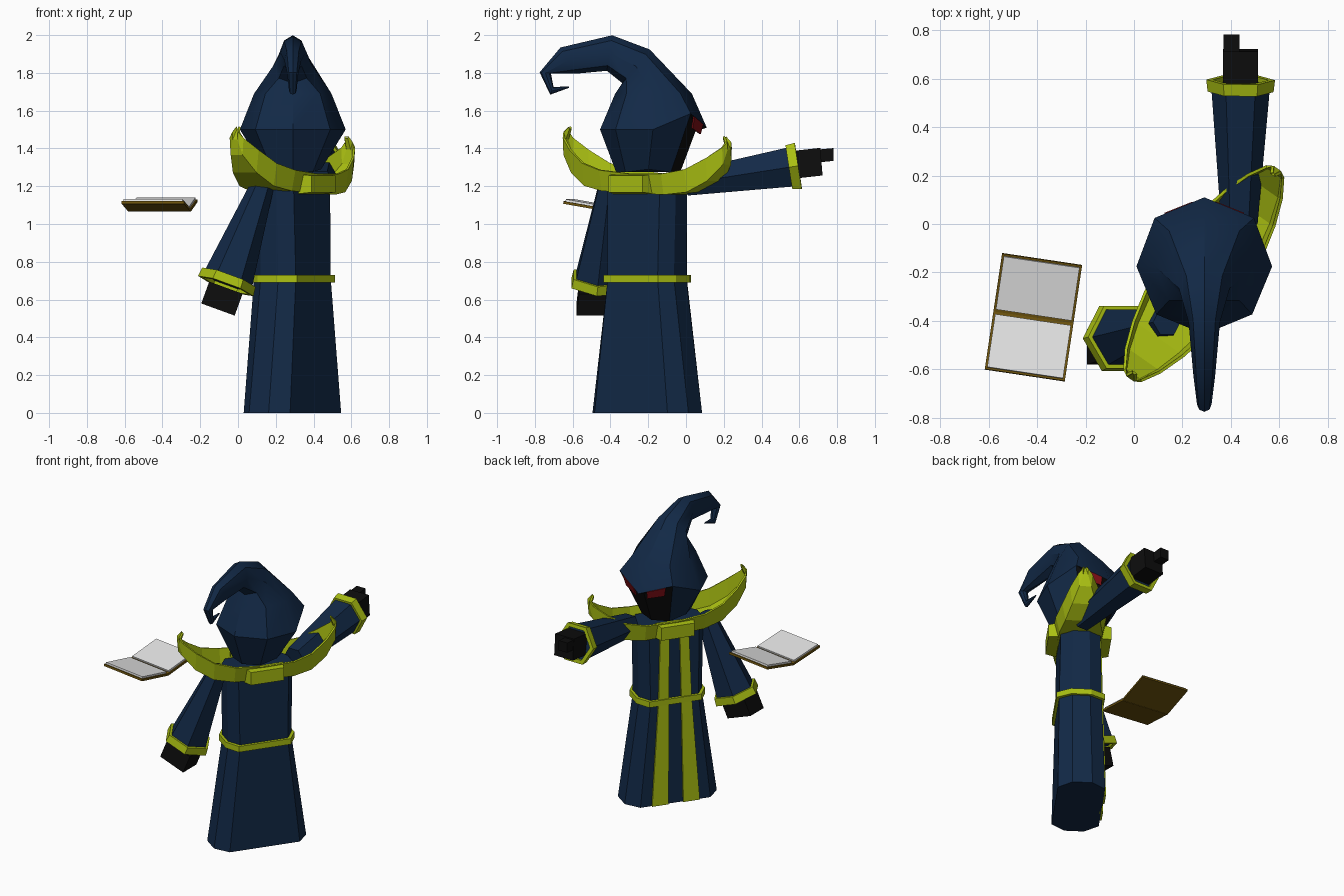
import bpy, bmesh, math
from mathutils import Vector

if "Cube" in bpy.data.objects:
    bpy.data.objects.remove(bpy.data.objects["Cube"])

CX, CY = 0.288, -0.205            # body axis
ANG = math.radians(55)            # body lateral direction
U = Vector((math.cos(ANG), math.sin(ANG), 0))
F = Vector((-math.sin(ANG), math.cos(ANG), 0))


def mat(name, rgb):
    m = bpy.data.materials.new(name)
    m.diffuse_color = (*rgb, 1)
    m.use_nodes = True
    m.node_tree.nodes["Principled BSDF"].inputs["Base Color"].default_value = m.diffuse_color
    return m


NAVY = mat("navy cloth", (0.006, 0.022, 0.062))
GOLD = mat("yellow green trim", (0.40, 0.52, 0.006))
BLACK = mat("black skin", (0.004, 0.004, 0.004))
RED = mat("red eyes", (0.20, 0.004, 0.007))
BROWN = mat("brown cover", (0.15, 0.085, 0.004))
PAGE = mat("page white", (0.78, 0.78, 0.78))


def P(u, f, z):
    """Body space (lateral, forward, height) to world."""
    return Vector((CX, CY, 0)) + U * u + F * f + Vector((0, 0, z))


def build(name, verts, faces, m, solid=0, smooth=0):
    me = bpy.data.meshes.new(name)
    bm = bmesh.new()
    vs = [bm.verts.new(v) for v in verts]
    for f in faces:
        bm.faces.new([vs[i] for i in f])
    bmesh.ops.recalc_face_normals(bm, faces=bm.faces)
    bm.to_mesh(me)
    bm.free()
    me.materials.append(m)
    ob = bpy.data.objects.new(name, me)
    bpy.context.collection.objects.link(ob)
    if smooth:
        me.shade_smooth()
        me.set_sharp_from_angle(angle=math.radians(smooth))
    if solid:
        s = ob.modifiers.new("thickness", 'SOLIDIFY')
        s.thickness = solid
    return ob


def loft(name, rings, m, caps=True, closed=True, loop=False, skip=(), **kw):
    """Skin a list of equal-length rings; skip holds (ring, side) gaps."""
    n = len(rings[0])
    verts = [p for r in rings for p in r]
    faces = []
    for i in range(len(rings) if loop else len(rings) - 1):
        j = (i + 1) % len(rings)
        for k in range(n if closed else n - 1):
            if (i, k) not in skip:
                l = (k + 1) % n
                faces.append((i * n + k, i * n + l, j * n + l, j * n + k))
    if caps and not loop:
        faces += [tuple(range(n)), tuple((len(rings) - 1) * n + k for k in range(n))]
    return build(name, verts, faces, m, **kw)


def box(name, c, ax, ay, az, m, taper=1.0):
    """Box from centre and three half-axis vectors; the +ay side can taper."""
    c, ax, ay, az = map(Vector, (c, ax, ay, az))
    r = [[c + s * ay + t * (a * ax + b * az) for a, b in ((-1, -1), (1, -1), (1, 1), (-1, 1))]
         for s, t in ((-1, 1), (1, taper))]
    return loft(name, r, m)


# ---- robe: stretched octagon sections
def robe_ring(z, w, d, grow=0.0):
    a, b = w + grow, d + grow
    pts = [(a, .42 * b), (.76 * a, b), (-.76 * a, b), (-a, .42 * b)]
    pts += [(-u, -f) for u, f in pts]
    return [P(u, f, z) for u, f in pts]


loft("robe", [robe_ring(0, .31, .150), robe_ring(.71, .212, .135),
              robe_ring(1.22, .222, .125)], NAVY)
loft("belt", [robe_ring(.69, .214, .135, .018), robe_ring(.73, .212, .135, .018)], GOLD)

# ---- two long front stripes
for s, side in ((1, "left"), (-1, "right")):
    rows = [(0, .05, .16, .150), (.71, .042, .112, .135), (1.2, .035, .095, .125)]
    rings = [[P(s * u, f, z) for u, f in ((a, d - .01), (b, d - .01), (b, d + .012), (a, d + .012))]
             for z, a, b, d in rows]
    loft("stripe_" + side, rings, GOLD)

# ---- boat-shaped collar with upturned tips
half = [(0, .165, 1.165, 1.265), (.20, .160, 1.165, 1.275), (.33, .130, 1.185, 1.305),
        (.44, .090, 1.25, 1.37), (.515, .045, 1.34, 1.43), (.53, .018, 1.42, 1.46),
        (.505, .004, 1.48, 1.49)]
stations = [(-u, w, a, b) for u, w, a, b in half[:0:-1]] + half
rings = [[P(u, f, z - .05 * u) for f, z in ((-w, b), (-.85 * w, a), (.85 * w, a), (w, b))]
         for u, w, a, b in stations]
loft("collar", rings, GOLD, caps=False, closed=False, solid=.012)
for s, side in ((1, "front"), (-1, "back")):
    box("clasp_" + side, P(0, s * .165, 1.212), U * .13, F * s * .035, (0, 0, .052), GOLD, .85)


# ---- arms: six-sided sleeves with hollow cuffs
def hexring(c, axis, r, up):
    axis = axis.normalized()
    a = (up - axis * up.dot(axis)).normalized()
    b = axis.cross(a)
    return [c + (a * math.cos(t) + b * math.sin(t)) * r
            for t in (math.radians(60 * k + 30) for k in range(6))]


def arm(name, shoulder, wrist, r0, r1, up):
    s, w, up = Vector(shoulder), Vector(wrist), Vector(up)
    d = w - s
    n = d.normalized()
    loft(name + "_sleeve", [hexring(s, d, r0, up), hexring(w, d, r1, up)], NAVY)
    cuff = [hexring(w + n * o, d, r, up) for o, r in
            ((-.03, r1 + .014), (.02, r1 + .02), (.02, r1 - .008), (-.03, r1 - .008))]
    loft(name + "_cuff", cuff, GOLD, loop=True)
    return n


arm("raised_arm", (.435, .0, 1.215), (.44, .575, 1.305), .075, .122, (0, 0, 1))
n = arm("lowered_arm", (.135, -.405, 1.22), (-.058, -.47, .69), .06, .136, (0, 1, 0))

# ---- hands
box("raised_palm", (.44, .645, 1.322), (.072, 0, 0), (0, .072, .008), (0, -.006, .073), BLACK)
box("raised_finger", (.403, .74, 1.364), (.033, 0, 0), (0, .042, .004), (0, 0, .034), BLACK)
side = n.cross(Vector((0, 1, 0))).normalized()
box("lowered_hand", Vector((-.085, -.50, .605)), side * .094, (0, .073, 0), n * .062, BLACK)

# ---- hood: octagon rings that lean back into a curled tip
HX = .29


def oct_ring(cy, cz, rx, half, ny, nz):
    l = math.hypot(ny, nz)
    return [Vector((HX + rx * math.cos(t), cy + half * math.sin(t) * ny / l,
                    cz + half * math.sin(t) * nz / l))
            for t in (math.radians(45 * k) for k in range(8))]


spine = [(-.20, 1.275, .15, .17, 1, 0), (-.175, 1.50, .28, .28, 1, 0),
         (-.172, 1.69, .205, .203, 1, 0), (-.265, 1.835, .105, .115, .63, .77),
         (-.405, 1.905, .065, .095, .15, 1), (-.625, 1.865, .045, .08, -.5, .87),
         (-.745, 1.80, .03, .03, -1, .1), (-.71, 1.705, .02, .022, -.4, -.9),
         (-.62, 1.725, .004, .004, .4, -.9)]
rings = [oct_ring(*s) for s in spine]
rings[0][0].z = rings[0][4].z = 1.29
rings[1][2] = Vector((HX, .11, 1.51))                  # pointed brow
for k, s in ((1, 1), (3, -1)):
    rings[1][k] = Vector((HX + s * .205, .025, 1.585))  # temples
loft("hood", rings, NAVY, skip={(0, 1), (0, 2)}, smooth=35)

# ---- shadowed face set back under the brow
a, b = rings[0], rings[1]
mid = Vector((HX, .05, 1.49))
build("face", [a[1], a[2], a[3], b[1], b[2], b[3], mid],
      [(0, 1, 6, 3), (1, 2, 5, 6), (3, 6, 4), (6, 5, 4)], BLACK)

# ---- slanted eyes
for s, label in ((1, "left"), (-1, "right")):
    pts = [(.045, .078, 1.475), (.15, .036, 1.505), (.165, .046, 1.568), (.05, .092, 1.528)]
    build("eye_" + label, [(HX + s * x, y, z) for x, y, z in pts], [(0, 1, 2, 3)], RED, solid=.009)

# ---- floating open book, a shallow V
E1 = Vector((.335, -.05, 0)).normalized()
E2 = Vector((.148, .989, 0)).normalized()
C = Vector((-.415, -.385, 1.072))
for s, label in ((1, "far"), (-1, "near")):
    d = E2 * s * .242 + Vector((0, 0, .052 if s > 0 else .042))
    nrm = E1.cross(d).normalized()
    nrm = nrm if nrm.z > 0 else -nrm
    box("cover_" + label, C + d * .5, E1 * .167, d * .5, nrm * .007, BROWN)
    box("pages_" + label, C + d * .51 + nrm * .012, E1 * .158, d * .455, nrm * .007, PAGE)
